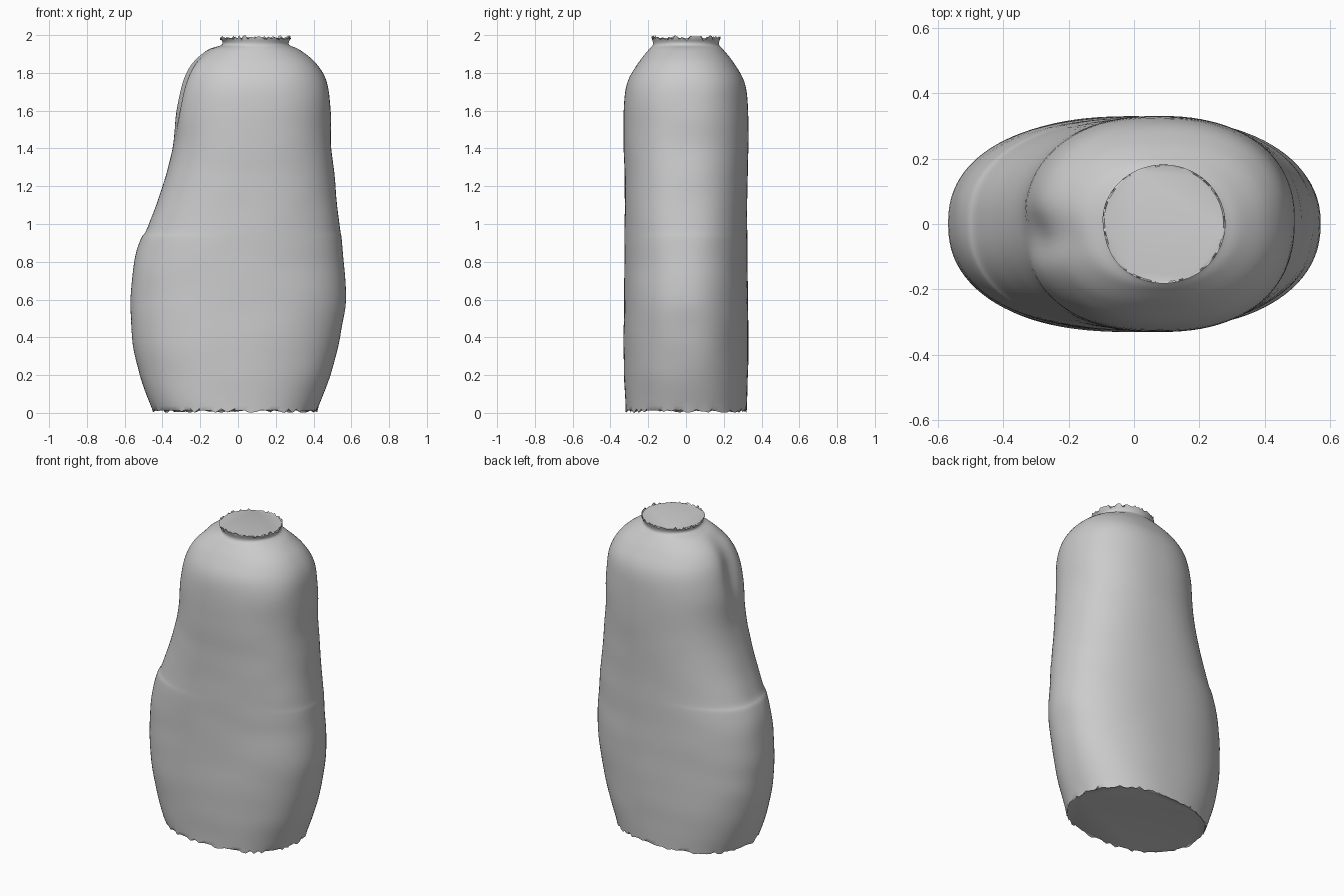
import bpy, bmesh, math, random
from mathutils import Vector, noise

random.seed(4)
SIDES = 96
STEPS = 5

if "Cube" in bpy.data.objects:
    bpy.data.objects.remove(bpy.data.objects["Cube"])

# Matte grey clay
grey = bpy.data.materials.new("matte grey")
grey.use_nodes = True
color = (0.6, 0.6, 0.6, 1)
grey.diffuse_color = color
grey.node_tree.nodes["Principled BSDF"].inputs["Base Color"].default_value = color

# Sections of the body: height, right edge x, left edge x, half depth
sections = [Vector(s) for s in (
    (0.012, -0.45, 0.42, 0.32), (0.2, -0.52, 0.49, 0.328), (0.4, -0.56, 0.54, 0.33),
    (0.6, -0.57, 0.57, 0.328), (0.8, -0.55, 0.56, 0.325), (0.92, -0.515, 0.55, 0.325),
    (0.98, -0.48, 0.54, 0.325), (1.2, -0.4, 0.515, 0.325), (1.4, -0.348, 0.495, 0.33),
    (1.6, -0.332, 0.49, 0.33), (1.75, -0.3, 0.47, 0.31), (1.85, -0.25, 0.415, 0.255),
    (1.92, -0.17, 0.33, 0.2), (1.95, -0.09, 0.27, 0.175), (1.985, -0.1, 0.28, 0.182))]


def spline(a, b, c, d, t):
    """Smooth curve from b to c."""
    return b + 0.5 * t * (c - a + t * (2*a - 5*b + 4*c - d + t * (3*(b - c) + d - a)))


def bell(value, centre, width):
    return math.exp(-((value - centre) / width) ** 2)


def ring(bm, section, inset=1.0, ragged=0.0):
    """One rounded cross-section with a soft surface ripple."""
    z, x0, x1, depth = section
    neck = min(1, max(0, (z - 1.85) / 0.1))
    power = 2 / (2.3 - 0.3 * neck)
    verts = []
    for i in range(SIDES):
        a = math.tau * i / SIDES
        c, s = math.cos(a), math.sin(a)
        x = (x0 + x1) / 2 + inset * (x1 - x0) / 2 * math.copysign(abs(c) ** power, c)
        y = inset * depth * math.copysign(abs(s) ** power, s)
        # Soft vertical valley along the right shoulder
        if c < 0:
            x += 0.035 * bell(y, -0.04, 0.07) * bell(z, 1.72, 0.2)
        # Hand-shaped unevenness
        k = 1 + 0.008 * (1 - neck) * noise.noise(Vector((x * 3, y * 5, z * 7)))
        verts.append(bm.verts.new((x * k, y * k, z + random.uniform(-ragged, ragged))))
    return verts


# Body lofted through the sections, with ragged rims at foot and neck
bm = bmesh.new()
rings = [ring(bm, sections[0], 0.985), ring(bm, sections[0], 1, 0.012)]
last = len(sections) - 1
for n in range(last):
    a, b = sections[max(n - 1, 0)], sections[n]
    c, d = sections[n + 1], sections[min(n + 2, last)]
    for step in range(1, STEPS + 1):
        rim = n == last - 1 and step == STEPS
        rings.append(ring(bm, spline(a, b, c, d, step / STEPS), 1, 0.015 if rim else 0))
rings.append(ring(bm, sections[last], 0.97))
for low, high in zip(rings, rings[1:]):
    for i in range(SIDES):
        j = (i + 1) % SIDES
        bm.faces.new((low[i], low[j], high[j], high[i]))

# Flat caps under the body and over the neck
bm.faces.new(list(reversed(rings[0])))
bm.faces.new(rings[-1])
bmesh.ops.recalc_face_normals(bm, faces=bm.faces)

mesh = bpy.data.meshes.new("body")
bm.to_mesh(mesh)
bm.free()
mesh.materials.append(grey)
body = bpy.data.objects.new("body", mesh)
bpy.context.collection.objects.link(body)
bpy.ops.object.select_all(action="DESELECT")
body.select_set(True)
bpy.context.view_layer.objects.active = body
bpy.ops.object.shade_smooth_by_angle(angle=math.radians(40))
